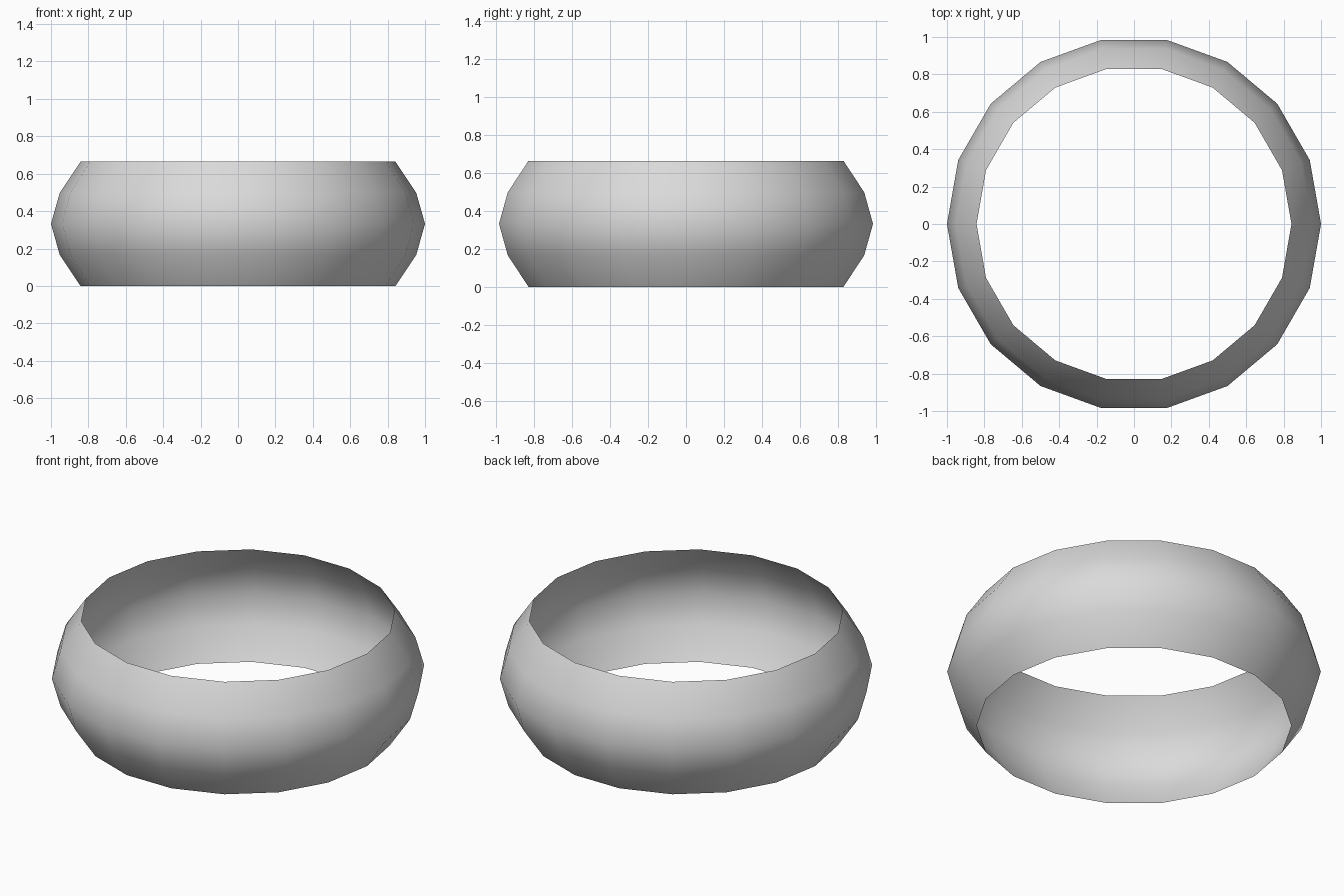
import bpy
import bmesh
from math import cos, sin, tau

# Remove the default object
cube = bpy.data.objects.get("Cube")
if cube:
    bpy.data.objects.remove(cube, do_unlink=True)

SIDES = 18
HEIGHT = 0.664
# Radius of each evenly spaced ring, bottom to top
RADII = [0.842, 0.953, 1.0, 0.953, 0.842]

# Plain grey material
grey = bpy.data.materials.new("light_grey")
grey.use_nodes = True
colour = (0.7, 0.7, 0.7, 1)
grey.diffuse_color = colour
grey.node_tree.nodes["Principled BSDF"].inputs["Base Color"].default_value = colour

# Open bulging band: stacked rings joined by quads, single skinned
bm = bmesh.new()
rings = []
for level, radius in enumerate(RADII):
    z = HEIGHT * level / (len(RADII) - 1)
    rings.append([bm.verts.new((radius * cos(tau * i / SIDES),
                                radius * sin(tau * i / SIDES), z))
                  for i in range(SIDES)])
for low, high in zip(rings, rings[1:]):
    for i in range(SIDES):
        j = (i + 1) % SIDES
        face = bm.faces.new((low[i], low[j], high[j], high[i]))
        face.smooth = True

mesh = bpy.data.meshes.new("ring_band")
bm.to_mesh(mesh)
bm.free()
mesh.materials.append(grey)
band = bpy.data.objects.new("ring_band", mesh)
bpy.context.collection.objects.link(band)
